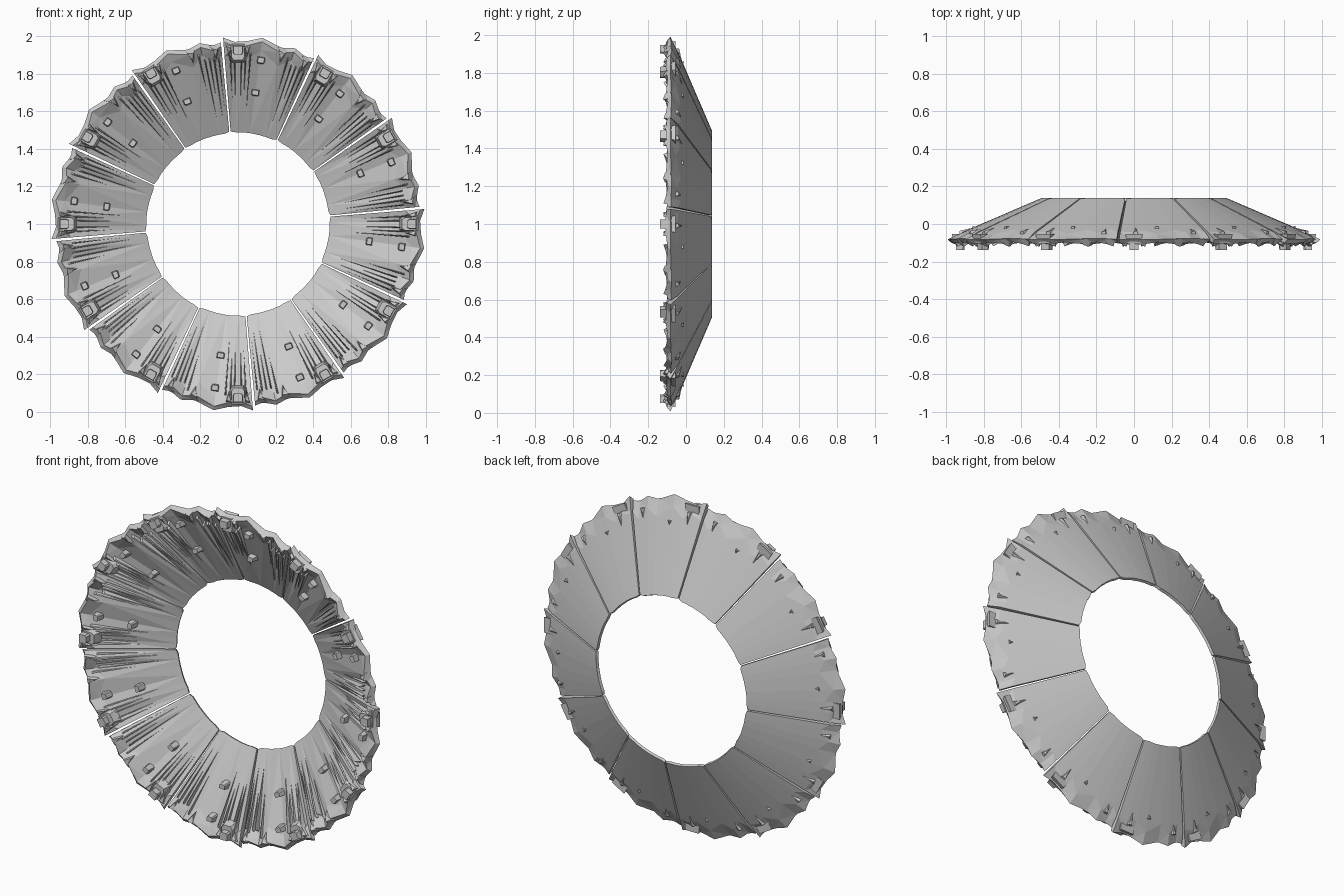
import bpy, bmesh, math, random
from mathutils import Matrix

if "Cube" in bpy.data.objects:
    bpy.data.objects.remove(bpy.data.objects["Cube"])

random.seed(4)
COUNT = 12


def P(r, deg, h=0.0):
    """Point on the conical back face at radius r, lifted h toward the front."""
    y = 0.135 - (r - 0.5) * 0.43
    r2, a = r - 0.39 * h, math.radians(deg)
    return (r2 * math.cos(a), y - 0.92 * h, r2 * math.sin(a))


def finish(bm, name):
    bmesh.ops.recalc_face_normals(bm, faces=bm.faces)
    me = bpy.data.meshes.new(name)
    bm.to_mesh(me)
    bm.free()
    return me


def ring_of(me, name):
    for i in range(COUNT):
        ob = bpy.data.objects.new(f"{name}_{i + 1}", me)
        ob.matrix_world = Matrix.Translation((0, 0, 1)) @ Matrix.Rotation(math.radians(30 * i), 4, 'Y')
        bpy.context.collection.objects.link(ob)


def block(bm, base, top):
    """Closed solid between two matching loops of points."""
    b = [bm.verts.new(p) for p in base]
    t = [bm.verts.new(p) for p in top]
    n = len(b)
    bm.faces.new(b)
    bm.faces.new(t)
    for i in range(n):
        bm.faces.new((b[i], b[(i + 1) % n], t[(i + 1) % n], t[i]))


# Wedge plates: angle, inner radius, outer radius, rim back lift, rim front lift
cols = [(65.4, .50, .975, .012, .035), (68, .492, .965, .015, .055),
        (72, .492, .985, .004, .03), (76, .493, .97, .012, .05),
        (82.5, .494, 1.0, .002, .024), (87, .495, .98, .012, .045),
        (91, .494, .975, .014, .05), (94.6, .50, .997, .004, .03)]
bm = bmesh.new()
loops = []
for i, (a, ri, ro, hb, hf) in enumerate(cols):
    rm = ro - 0.06 - 0.03 * (i % 2)
    pts = [P(ri, a, 0), P(rm, a, 0), P(ro, a, hb), P(ro - .012, a, hf),
           P(rm, a, .022 + .012 * (i % 2)), P(ri, a, .016)]
    loops.append([bm.verts.new(p) for p in pts])
for A, B in zip(loops, loops[1:]):
    for j in range(6):
        k = (j + 1) % 6
        bm.faces.new((A[j], A[k], B[k], B[j]))
bm.faces.new(loops[0])
bm.faces.new(loops[-1])
bmesh.ops.triangulate(bm, faces=bm.faces[:])
ring_of(finish(bm, "plate"), "plate")

# Long splinters that rise toward the rim, in two groups per plate
bm = bmesh.new()
for a in (66.6, 68.2, 69.8, 71.4, 73.2, 85.8, 87.4, 88.8, 91.2, 92.6):
    r0 = random.uniform(.55, .68)
    r1 = random.uniform(.90, .955)
    w = random.uniform(.25, .45)
    h = random.uniform(.045, .062)
    tip = bm.verts.new(P(r0, a, .017))
    e = [bm.verts.new(p) for p in (P(r1, a - w, .01), P(r1, a + w, .01),
                                   P(r1 - .01, a + w * .4, h), P(r1 - .02, a - w * .5, h * .9))]
    bm.faces.new(e)
    for i in range(4):
        bm.faces.new((tip, e[i], e[(i + 1) % 4]))
ring_of(finish(bm, "splinters"), "splinters")

# Jagged chips along the rim
bm = bmesh.new()
for a, r, w in ((67.5, .95, 1.6), (75.5, .955, 1.8), (87, .955, 1.3), (93, .955, 1.2)):
    base = [P(r - .08, a, .012), P(r + .015, a - w, .012), P(r + .02, a + w, .015)]
    top = [P(r - .03, a, .055), P(r + .008, a - w * .5, .062), P(r + .012, a + w * .6, .05)]
    block(bm, base, top)
ring_of(finish(bm, "rim_chips"), "rim_chips")


def lug(bm, r, deg, w0, w1, d0, d1, h0, y1):
    """Tapered lug that points straight to the front (-y)."""
    a = math.radians(deg)
    y0 = P(r, deg, h0)[1]

    def rect(w, d, y):
        return [((r + s * d) * math.cos(a) - t * w * math.sin(a), y,
                 (r + s * d) * math.sin(a) + t * w * math.cos(a))
                for s, t in ((-1, -.7), (-.6, -1), (1, -1), (1, 1), (-.6, 1), (-1, .7))]
    block(bm, rect(w0, d0, y0), rect(w1, d1, y1))


# Two pegs per plate
bm = bmesh.new()
lug(bm, .88, 82, .022, .017, .020, .014, .01, -.095)
lug(bm, .705, 82.5, .022, .017, .018, .013, .01, -.02)
ring_of(finish(bm, "pegs"), "pegs")

# Clamp block near the seam
bm = bmesh.new()
lug(bm, .915, 90, .046, .034, .055, .042, .012, -.105)
lug(bm, .925, 90, .027, .024, .026, .022, .03, -.138)
ring_of(finish(bm, "clamp"), "clamp")

# Small splinter ends poking through the back
bm = bmesh.new()
for a, r, l in ((70, .93, .07), (82, .87, .03), (89.5, .93, .09)):
    base = [P(r - l, a, .005), P(r, a - .9, .005), P(r, a + .9, .005)]
    top = [P(r - l * .5, a, -.004), P(r - .005, a - .5, -.012), P(r - .005, a + .5, -.008)]
    block(bm, base, top)
ring_of(finish(bm, "back_splinters"), "back_splinters")
